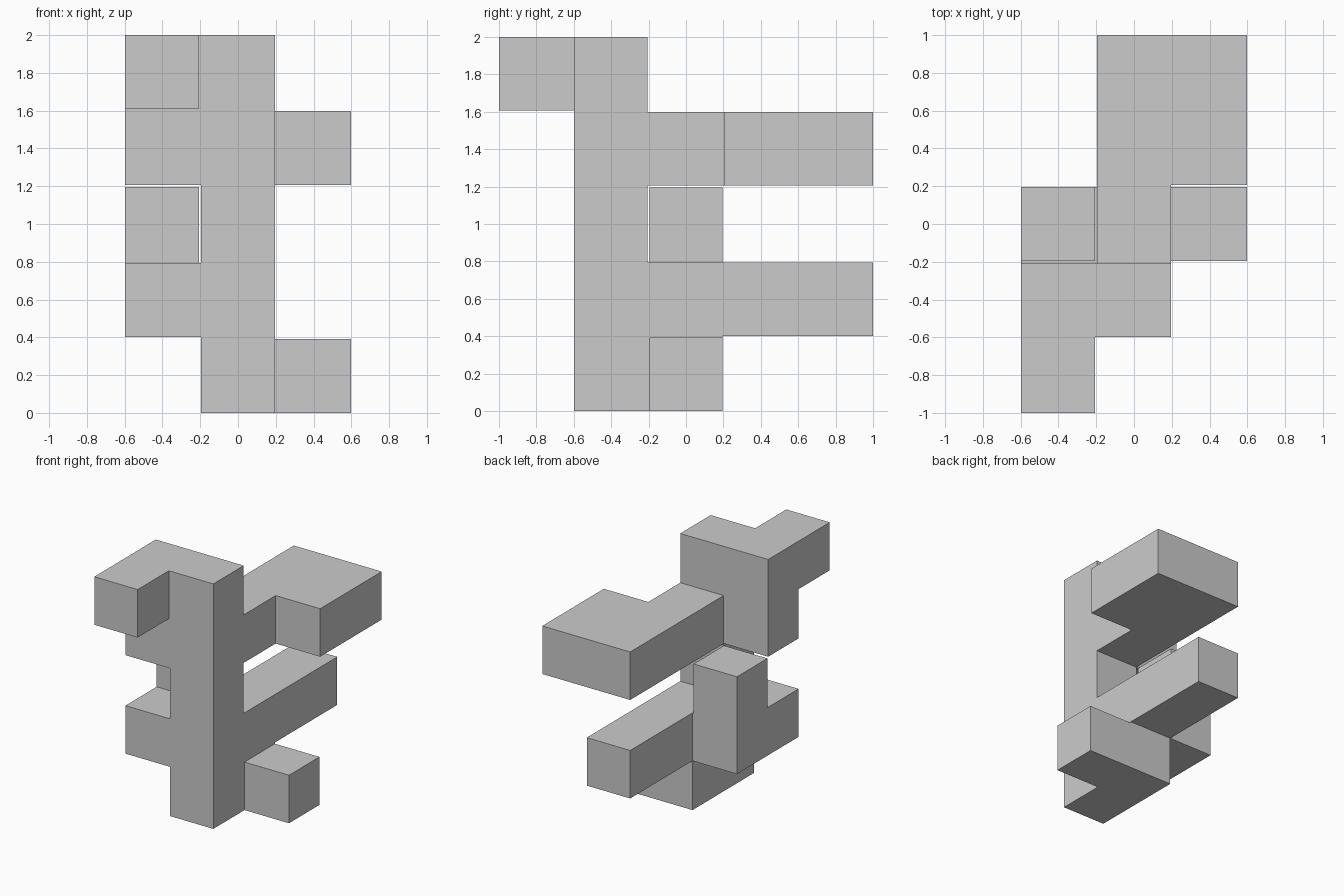
import bpy, bmesh
from itertools import product

if "Cube" in bpy.data.objects:
    bpy.data.objects.remove(bpy.data.objects["Cube"])

# Cube-lattice puzzle piece: every exposed face is set in slightly from the lattice
PITCH, INSET = 0.402, 0.005
ORIGIN = (-1.5 * PITCH, -2.5 * PITCH, -INSET)

# Straight bars and slabs, as inclusive first/last lattice cells (x, y, z)
BARS = {
    "column":      ((1, 1, 0), (1, 1, 4)),
    "head_plate":  ((0, 1, 3), (1, 1, 4)),
    "nose":        ((0, 0, 4), (0, 1, 4)),
    "upper_arm":   ((1, 1, 3), (1, 4, 3)),
    "upper_slab":  ((1, 3, 3), (2, 4, 3)),
    "middle_slab": ((0, 1, 1), (1, 2, 1)),
    "lower_arm":   ((1, 1, 1), (1, 4, 1)),
    "post":        ((0, 2, 1), (0, 2, 2)),
    "base_block":  ((1, 1, 0), (1, 2, 1)),
    "foot":        ((1, 2, 0), (2, 2, 0)),
}

# Fill a fine lattice: even indices are cube bodies, odd ones the thin joints
solid = set()
for lo, hi in BARS.values():
    solid.update(product(*(range(2 * a, 2 * b + 1) for a, b in zip(lo, hi))))


def position(index):
    """Corner position of a fine-lattice point."""
    return [o + (n // 2 + n % 2) * PITCH + (-INSET if n % 2 else INSET)
            for o, n in zip(ORIGIN, index)]


# Skin the union so there are no interior faces
bm = bmesh.new()
points = {}
for cell in solid:
    for axis, side in product(range(3), (0, 1)):
        neighbour = list(cell)
        neighbour[axis] += 2 * side - 1
        if tuple(neighbour) in solid:
            continue
        quad = []
        for u, v in ((0, 0), (1, 0), (1, 1), (0, 1)):
            corner = list(cell)
            corner[axis] += side
            corner[(axis + 1) % 3] += u
            corner[(axis + 2) % 3] += v
            key = tuple(corner)
            if key not in points:
                points[key] = bm.verts.new(position(key))
            quad.append(points[key])
        bm.faces.new(quad if side else quad[::-1])

# Merge coplanar quads into clean flat faces
bmesh.ops.dissolve_limit(bm, angle_limit=0.01, verts=bm.verts[:], edges=bm.edges[:])
mesh = bpy.data.meshes.new("puzzle_piece")
bm.to_mesh(mesh)
bm.free()
bpy.context.collection.objects.link(bpy.data.objects.new("puzzle_piece", mesh))
